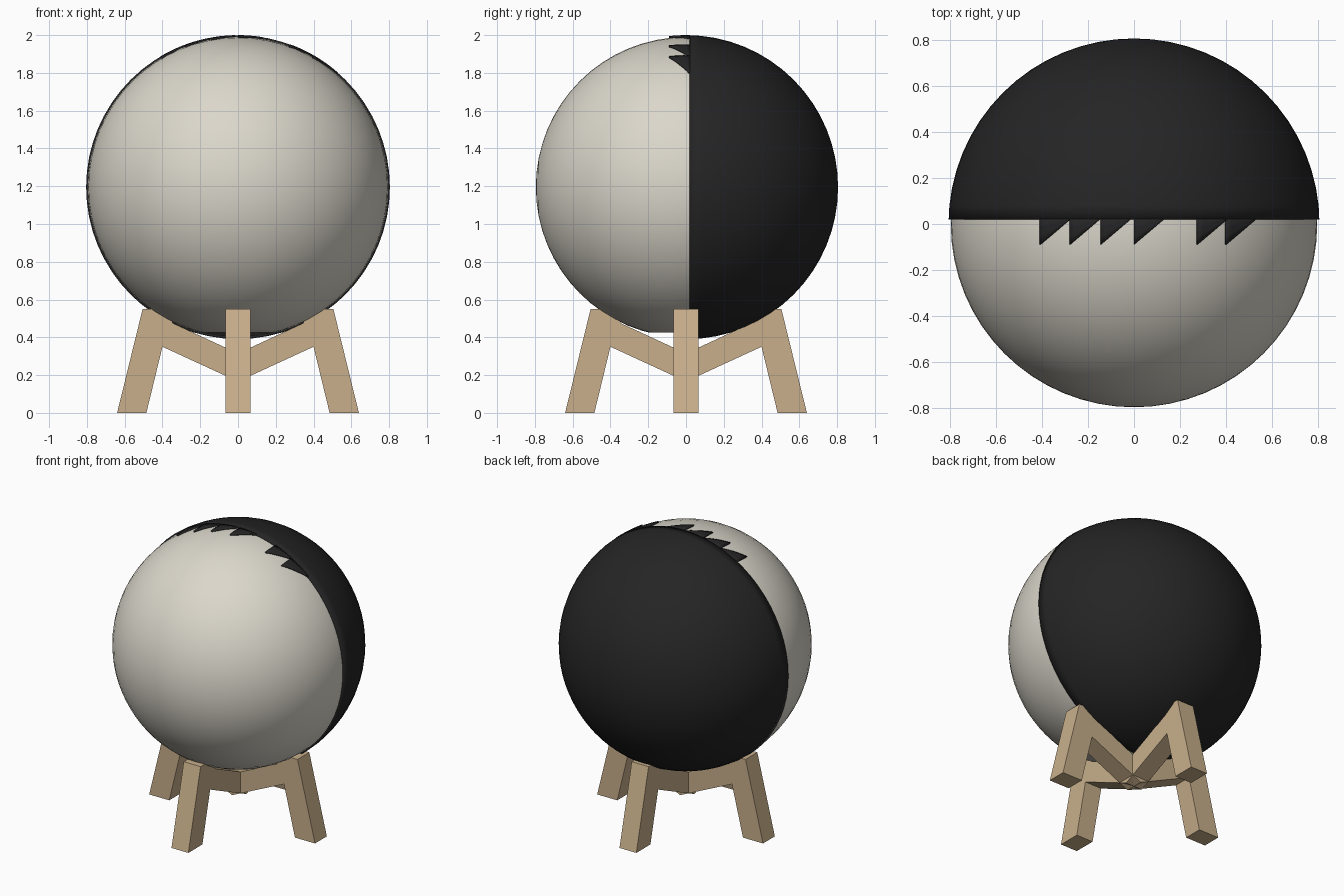
import bpy, bmesh, math
from mathutils import Matrix

cube = bpy.data.objects.get("Cube")
if cube:
    bpy.data.objects.remove(cube, do_unlink=True)

CENTER_Z = 1.195
SHELL_R = 0.805
BALL_R = 0.795
SEAM_Y = 0.02


def material(name, rgb):
    m = bpy.data.materials.new(name)
    m.use_nodes = True
    m.diffuse_color = (*rgb, 1)
    bsdf = m.node_tree.nodes["Principled BSDF"]
    bsdf.inputs["Base Color"].default_value = (*rgb, 1)
    bsdf.inputs["Roughness"].default_value = 0.7
    return m


def finish(bm, name, mat, smooth=False):
    bmesh.ops.recalc_face_normals(bm, faces=bm.faces)
    mesh = bpy.data.meshes.new(name)
    bm.to_mesh(mesh)
    bm.free()
    ob = bpy.data.objects.new(name, mesh)
    bpy.context.collection.objects.link(ob)
    mesh.materials.append(mat)
    if smooth:
        bpy.ops.object.select_all(action="DESELECT")
        ob.select_set(True)
        bpy.context.view_layer.objects.active = ob
        bpy.ops.object.shade_smooth_by_angle(angle=math.radians(30))
    return ob


def sphere(radius):
    bm = bmesh.new()
    place = Matrix.Translation((0, 0, CENTER_Z)) @ Matrix.Rotation(math.pi / 2, 4, "X")
    bmesh.ops.create_uvsphere(bm, u_segments=64, v_segments=32, radius=radius, matrix=place)
    return bm


def trim(bm, point, normal):
    geom = bm.verts[:] + bm.edges[:] + bm.faces[:]
    cut = bmesh.ops.bisect_plane(bm, geom=geom, plane_co=point, plane_no=normal, clear_outer=True)
    return [e for e in cut["geom_cut"] if isinstance(e, bmesh.types.BMEdge)]


cream = material("cream", (0.71, 0.68, 0.60))
black = material("black", (0.018, 0.018, 0.018))
wood = material("light wood", (0.58, 0.43, 0.26))

# Pale ball with a small flat base
bm = sphere(BALL_R)
rim = trim(bm, (0, 0, 0.425), (0, 0, -1))
bmesh.ops.edgeloop_fill(bm, edges=rim)
finish(bm, "ball", cream, True)

# Dark half shell over the back
bm = sphere(SHELL_R)
trim(bm, (0, SEAM_Y, 0), (0, -1, 0))
shell = finish(bm, "back_shell", black, True)

# Saw-tooth fringe, each tooth wrapped onto the sphere
bm = bmesh.new()
STEPS = 6
for x0 in (-0.41, -0.28, -0.145, 0.0, 0.275, 0.40):
    rows = []
    for i in range(STEPS + 1):
        t = i / STEPS
        x = x0 + 0.13 * t
        low = -0.09 + (SEAM_Y + 0.09) * t
        row = []
        for j in range(4):
            y = low + (SEAM_Y + 0.002 - low) * j / 3
            z = CENTER_Z + math.sqrt(SHELL_R ** 2 - x * x - y * y)
            row.append(bm.verts.new((x, y, z)))
        rows.append(row)
    for a, b in zip(rows, rows[1:]):
        for j in range(3):
            bm.faces.new((a[j], b[j], b[j + 1], a[j + 1]))
fringe = finish(bm, "fringe", black, True)
for face in fringe.data.polygons:
    if face.normal.z < 0:
        fringe.data.flip_normals()
        break

for ob in (shell, fringe):
    solid = ob.modifiers.new("thickness", "SOLIDIFY")
    solid.thickness = 0.014
    solid.offset = -1

# Wooden stand: a splayed leg and sloping arm, repeated around the centre
PROFILE = [(0.64, 0), (0.485, 0), (0.40, 0.35), (0, 0.166),
           (0, 0.315), (0.345, 0.475), (0.365, 0.55), (0.505, 0.55)]
HALF = 0.065
for k, side in enumerate(("left", "back", "right", "front")):
    bm = bmesh.new()
    face = bm.faces.new([bm.verts.new((x, -HALF, z)) for x, z in PROFILE])
    ext = bmesh.ops.extrude_face_region(bm, geom=[face])
    moved = [v for v in ext["geom"] if isinstance(v, bmesh.types.BMVert)]
    bmesh.ops.translate(bm, verts=moved, vec=(0, 2 * HALF, 0))
    bmesh.ops.rotate(bm, verts=bm.verts, cent=(0, 0, 0),
                     matrix=Matrix.Rotation(k * math.pi / 2, 3, "Z"))
    finish(bm, side + "_leg", wood)
